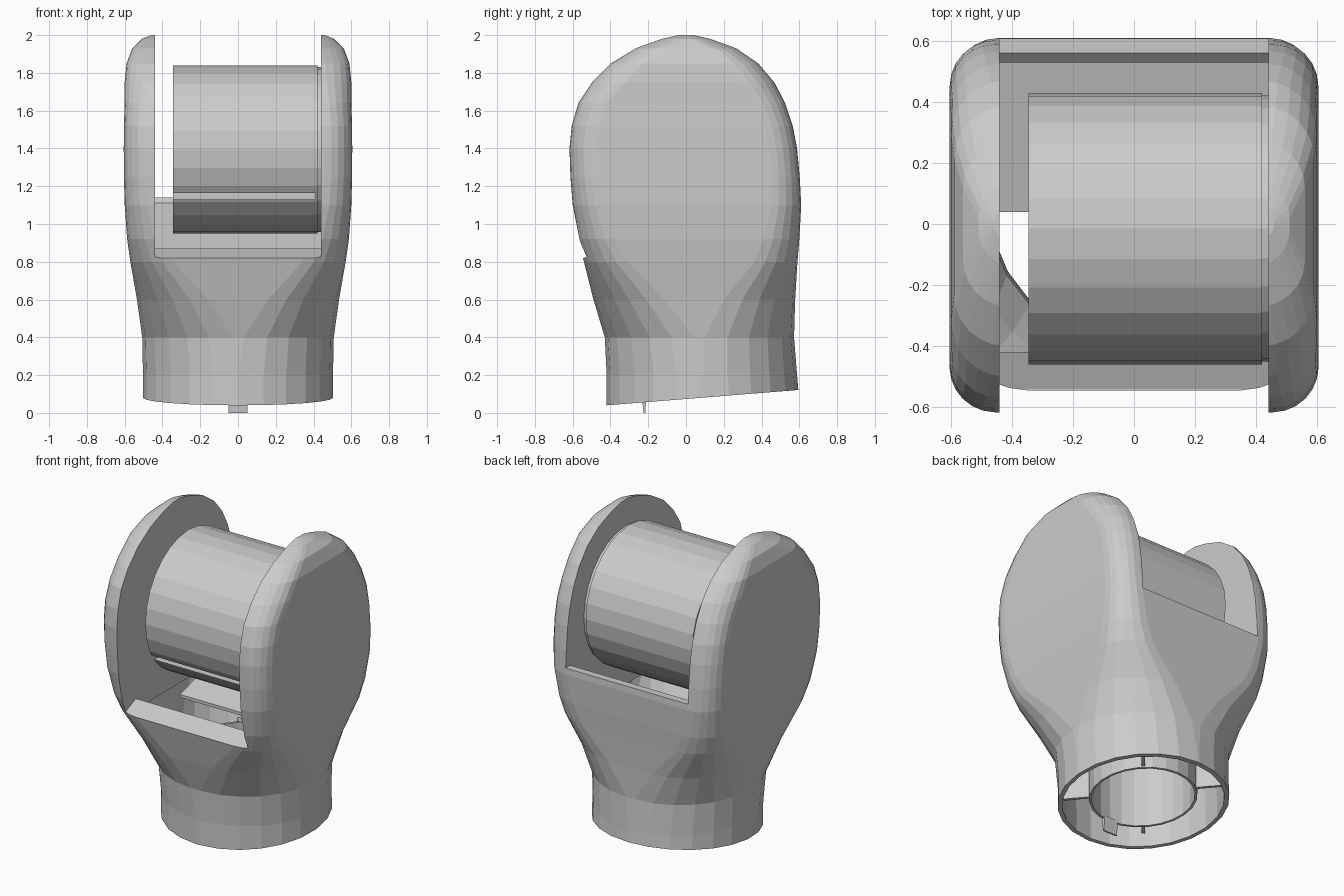
import bpy, bmesh
from math import sin, cos, pi, radians

if "Cube" in bpy.data.objects:
    bpy.data.objects.remove(bpy.data.objects["Cube"])

MID_Y = 0.085  # centre of the round socket


def tilt(y, z0=0.04):
    """Height of the slanted bottom rim at depth y."""
    return z0 + (y + 0.42) * 0.08


def finish(name, bm):
    bmesh.ops.recalc_face_normals(bm, faces=bm.faces)
    me = bpy.data.meshes.new(name)
    bm.to_mesh(me)
    bm.free()
    ob = bpy.data.objects.new(name, me)
    bpy.context.collection.objects.link(ob)
    return ob


def loft(name, loops, closed=False):
    """Skin a list of point loops; cap the ends, or join last to first."""
    bm = bmesh.new()
    rings = [[bm.verts.new(p) for p in lp] for lp in loops]
    pairs = list(zip(rings, rings[1:]))
    if closed:
        pairs.append((rings[-1], rings[0]))
    else:
        bm.faces.new(rings[0])
        bm.faces.new(rings[-1])
    for a, b in pairs:
        for i in range(len(a)):
            j = (i + 1) % len(a)
            bm.faces.new((a[i], a[j], b[j], b[i]))
    return finish(name, bm)


def section(z, hx, y0, y1, r, inset=0.0, slanted=False, n=6):
    """Rounded rectangle at height z."""
    hx, cy, hy = hx - inset, (y0 + y1) / 2, (y1 - y0) / 2 - inset
    rx, ry = min(r, hx), min(r, hy)
    pts = []
    for q, (sx, sy) in enumerate([(1, 1), (-1, 1), (-1, -1), (1, -1)]):
        for k in range(n + 1):
            a = (q + (k + 0.04 * (n - 2 * k) / n) / n) * pi / 2
            x = sx * (hx - rx) + rx * cos(a)
            y = cy + sy * (hy - ry) + ry * sin(a)
            pts.append((x, y, tilt(y) if slanted else z))
    return pts


def extrude_x(name, profile, x0, x1):
    """Extrude a (y, z) profile along x."""
    return loft(name, [[(x, y, z) for y, z in profile] for x in (x0, x1)])


def cut(ob, cutter):
    cutter.hide_render = True
    m = ob.modifiers.new("cut", 'BOOLEAN')
    m.operation, m.solver, m.object = 'DIFFERENCE', 'EXACT', cutter
    bpy.context.view_layer.objects.active = ob
    bpy.ops.object.modifier_apply(modifier=m.name)
    bpy.data.objects.remove(cutter)


# Housing: round socket flowing up into a square, domed fork
BODY = [  # z, half width, front y, back y, corner radius
    (0.04, .503, -.42, .595, .50), (0.20, .503, -.42, .588, .50),
    (0.40, .507, -.43, .572, .48), (0.60, .535, -.49, .578, .38),
    (0.80, .57, -.54, .59, .23), (0.92, .587, -.57, .60, .19),
    (1.10, .60, -.60, .61, .16), (1.25, .604, -.612, .602, .15),
    (1.40, .605, -.617, .588, .15), (1.52, .604, -.605, .565, .15),
    (1.64, .60, -.57, .525, .16),
    (1.75, .60, -.50, .47, .18), (1.85, .59, -.40, .385, .17),
    (1.93, .56, -.27, .27, .15), (1.98, .51, -.14, .14, .12),
    (2.00, .46, -.05, .05, .05)]
housing = loft("fork_housing",
               [section(*s, slanted=(i == 0)) for i, s in enumerate(BODY)])

# Hollow the socket with a thin wall
inner = [(-.1,) + BODY[0][1:]] + BODY[1:5]
cut(housing, loft("socket_cutter", [section(*s, inset=.025) for s in inner]))

# Slot between the cheeks: low front lip, higher back wall, open floor
slot = [(-1, .82), (-.54, .82), (-.42, .87), (-.42, .785), (.53, .785),
        (.53, 1.11), (.56, 1.14), (1, 1.14), (1, 2.5), (-1, 2.5)]
cut(housing, extrude_x("slot_cutter", slot, -.44, .44))

# Drum between the cheeks, with a narrow groove along its lower front
R, CY, CZ = .445, -.015, 1.395
circle = [(CY + R * cos(2 * pi * k / 28), CZ + R * sin(2 * pi * k / 28))
          for k in range(28)]
drum = extrude_x("drum", circle, -.345, .42)
groove = [(-.6, 1.13), (-.30, 1.13), (-.30, 1.165), (-.6, 1.165)]
cut(drum, extrude_x("groove_cutter", groove, -.5, .41))

# Mounting flange that joins the drum to the right cheek
extrude_x("drum_flange",
          [(CY + (y - CY) * .98, CZ + (z - CZ) * .98) for y, z in circle],
          .415, .445)


# Inner sleeve inside the socket, with a slanted lower edge
def ring(r, top):
    pts = []
    for k in range(24):
        a = 2 * pi * k / 24
        y = MID_Y + r * sin(a)
        pts.append((r * cos(a), y, top if top else tilt(y, .07)))
    return pts


loft("inner_sleeve",
     [ring(.32, 0), ring(.32, .5), ring(.305, .5), ring(.305, 0)], closed=True)

# Small key tab under the sleeve
extrude_x("key_tab", [(-.235, .10), (-.225, 0), (-.215, 0), (-.21, .10)],
          -.05, .05)

# Ribs tying the sleeve to the socket wall
for i, deg in enumerate((50, 130, 230, 310)):
    c, s = cos(radians(deg)), sin(radians(deg))
    loops = []
    for r in (.31, .485):
        loops.append([(r * c - w * s, MID_Y + r * s + w * c, z)
                      for w, z in ((-.01, .14), (.01, .14), (.01, .45), (-.01, .45))])
    loft(f"sleeve_rib_{i + 1}", loops)

# Sloping shelf behind the drum
extrude_x("back_shelf", [(.04, .70), (.54, .84), (.54, .86), (.04, .72)],
          -.445, .445)
